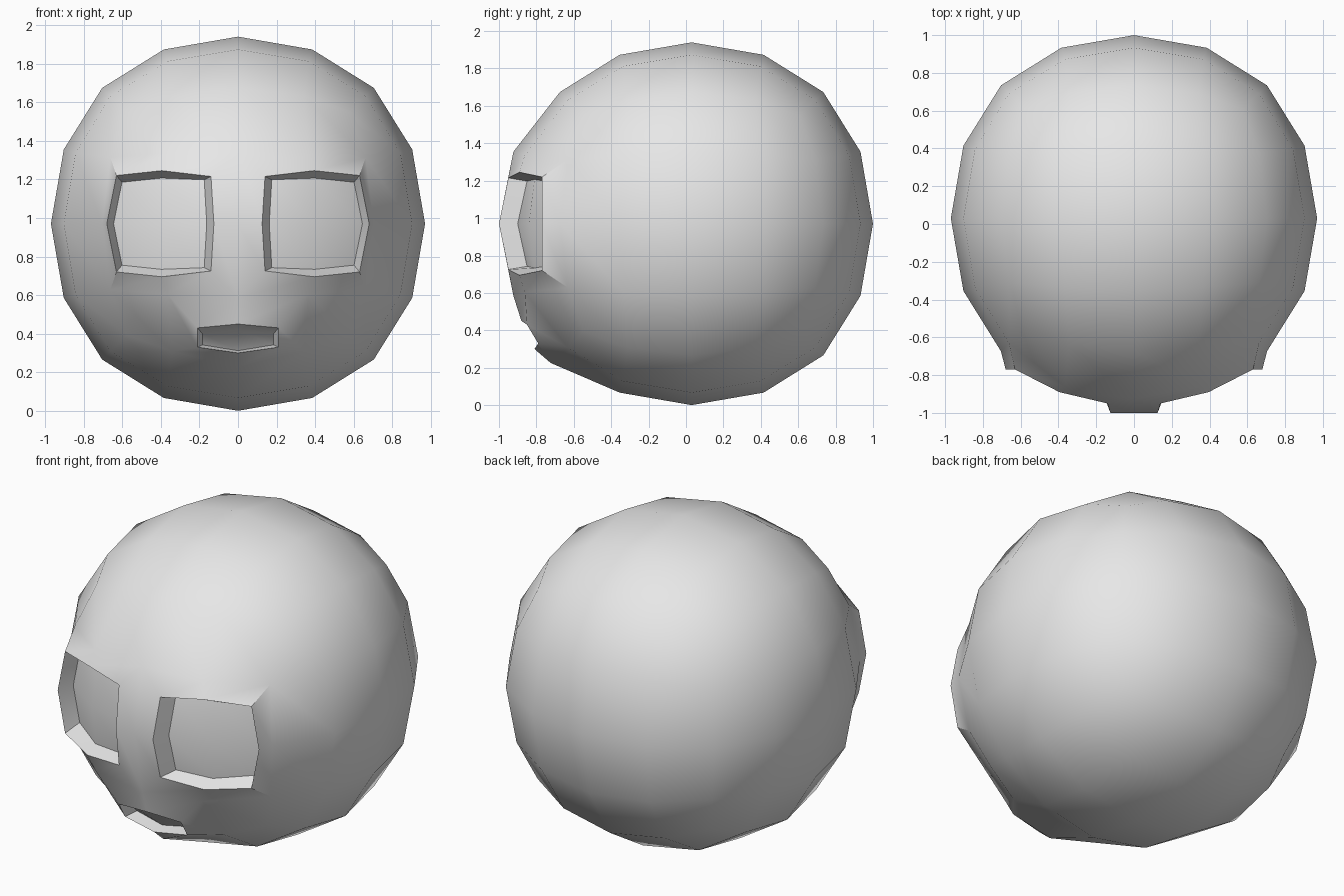
import bpy
import bmesh
import math
from mathutils import Vector

cube = bpy.data.objects.get("Cube")
if cube:
    bpy.data.objects.remove(cube, do_unlink=True)

CENTRE = Vector((0, 0.03, 0.97))

# Clay material
clay = bpy.data.materials.new("light_grey")
clay.use_nodes = True
grey = (0.8, 0.8, 0.8, 1)
clay.diffuse_color = grey
for node in clay.node_tree.nodes:
    if node.type == 'BSDF_PRINCIPLED':
        node.inputs["Base Color"].default_value = grey

# Rounded head: a cube smoothed into a ball of quads
mesh = bpy.data.meshes.new("head")
bm = bmesh.new()
bmesh.ops.create_cube(bm, size=2.31)
bm.to_mesh(mesh)
bm.free()
head = bpy.data.objects.new("head", mesh)
bpy.context.collection.objects.link(head)
smooth = head.modifiers.new("round", 'SUBSURF')
smooth.levels = smooth.render_levels = 2
bpy.context.view_layer.update()
deps = bpy.context.evaluated_depsgraph_get()
rounded = bpy.data.meshes.new_from_object(head.evaluated_get(deps))
head.modifiers.clear()

bm = bmesh.new()
bm.from_mesh(rounded)
bpy.data.meshes.remove(rounded)

# Pick the quads that become the eyes and the mouth
eyes = {1: [], -1: []}
mouth = []
for f in bm.faces:
    c = f.calc_center_median()
    if -c.y > max(abs(c.x), abs(c.z)):
        if abs(c.z) < 0.38:
            eyes[1 if c.x > 0 else -1].append(f)
        elif c.z < 0 and abs(c.x) < 0.38:
            mouth.append(f)

# Push the face forward, with a small chin
for v in bm.verts:
    x, y, z = v.co
    if -y - max(abs(x), abs(z)) > 0.05:
        v.co.y -= 0.06 if abs(z) < 0.1 else 0.05
    elif abs(x) < 0.1 and y < -0.6 and z < -0.6 and abs(y - z) < 0.05:
        v.co += Vector((0, -0.05, -0.04))
    v.co += CENTRE


def inset(faces):
    """Inset a patch and return its vertices."""
    bmesh.ops.inset_region(bm, faces=faces, thickness=0.02, depth=0,
                           use_boundary=True, use_even_offset=True)
    return list({v for f in faces for v in f.verts})


def rank(value, low, high):
    return 0 if value < low else (2 if value > high else 1)


# Eye sockets: an outer rim, then a sunken floor
def shape_eye(verts, side, sunk):
    for v in verts:
        col = rank(abs(v.co.x), 0.26, 0.52)
        row = rank(v.co.z, 0.85, 1.09) - 1
        x = (0.14, 0.395, 0.63)[col]
        y = (-0.95, -0.89, -0.77)[col]
        half = (0.245, 0.275, 0.25)[col]
        if row == 0:
            x += (-0.015, 0, 0.05)[col]
            y += (-0.05, -0.03, 0)[col]
        z = CENTRE.z + row * half
        if sunk:
            x = 0.41 + (x - 0.41) * 0.87
            z = CENTRE.z + (z - CENTRE.z) * (0.93 if col == 0 else 0.86)
            y += (0.1, 0.08, 0.1)[col]
        v.co = (side * x, y, z)


for side, faces in eyes.items():
    for sunk in (False, True):
        shape_eye(inset(faces), side, sunk)


# Mouth slot: rim and sunken floor
def shape_mouth(verts, sunk):
    mid = sum(v.co.z for v in verts) / len(verts)
    for v in verts:
        col = rank(v.co.x, -0.08, 0.08) - 1
        top = v.co.z > mid
        if top:
            y, z = (-0.88, 0.45) if col == 0 else (-0.85, 0.43)
        else:
            y, z = (-0.81, 0.30) if col == 0 else (-0.79, 0.33)
        x = col * 0.21
        if sunk:
            x *= 0.88
            y += 0.08
            z += -0.03 if top else 0.012
        v.co = (x, y, z)


for sunk in (False, True):
    shape_mouth(inset(mouth), sunk)

bmesh.ops.recalc_face_normals(bm, faces=bm.faces[:])
bm.to_mesh(mesh)
bm.free()
mesh.materials.clear()
mesh.materials.append(clay)

# Smooth skin with crisp socket edges
for o in bpy.context.selected_objects:
    o.select_set(False)
head.select_set(True)
bpy.context.view_layer.objects.active = head
bpy.ops.object.shade_smooth_by_angle(angle=math.radians(38))
